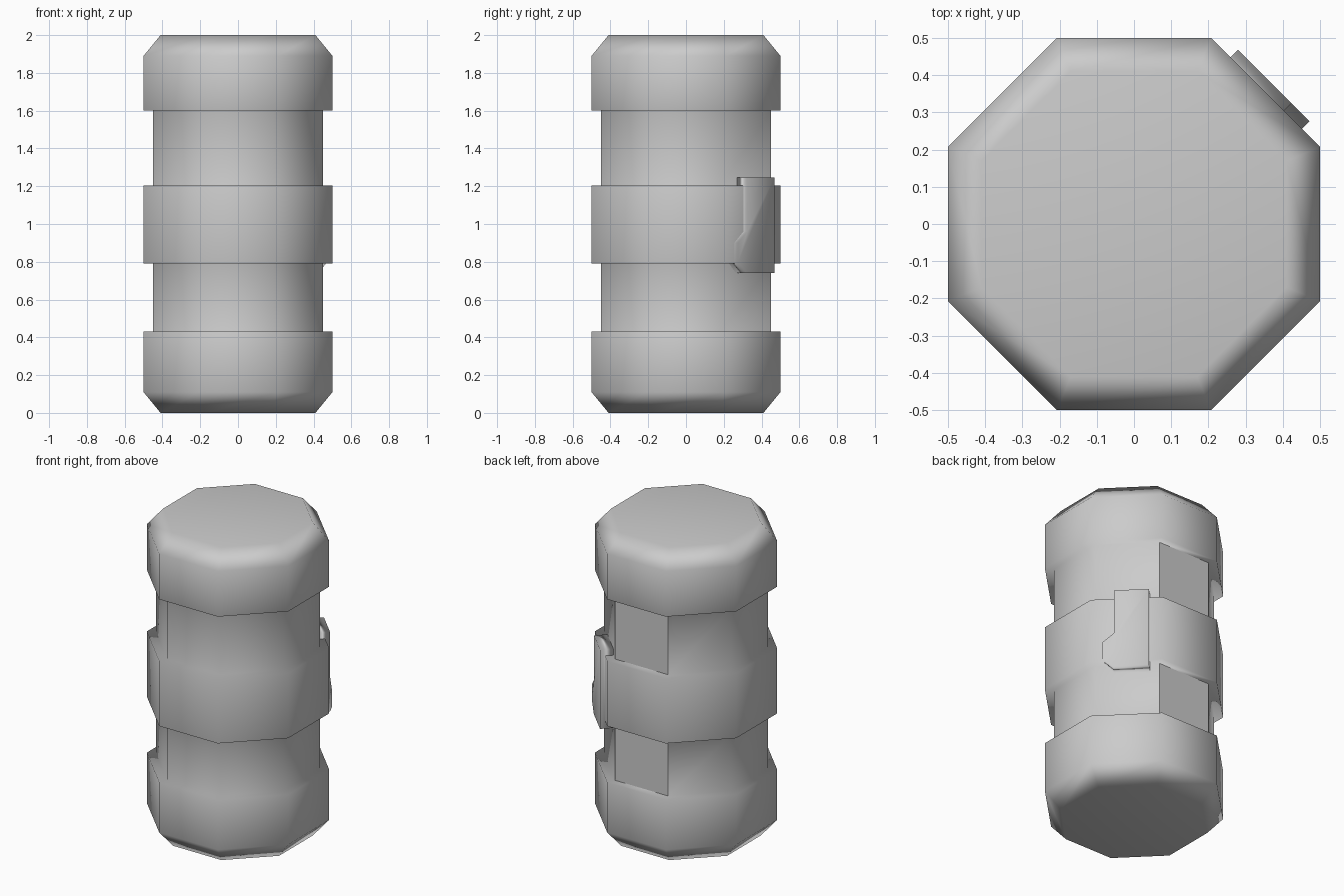
import bpy, bmesh
from math import cos, sin, pi, sqrt
from mathutils import Vector

if "Cube" in bpy.data.objects:
    bpy.data.objects.remove(bpy.data.objects["Cube"], do_unlink=True)

# Single plain grey
grey = bpy.data.materials.new("plain grey")
grey.use_nodes = True
colour = (0.6, 0.6, 0.6, 1)
grey.diffuse_color = colour
grey.node_tree.nodes["Principled BSDF"].inputs["Base Color"].default_value = colour


def finish(bm, name):
    """Turn a bmesh into a smooth object with large faces leading the shading."""
    bmesh.ops.recalc_face_normals(bm, faces=bm.faces)
    mesh = bpy.data.meshes.new(name)
    bm.to_mesh(mesh)
    bm.free()
    mesh.materials.append(grey)
    obj = bpy.data.objects.new(name, mesh)
    bpy.context.collection.objects.link(obj)
    mod = obj.modifiers.new("soft shading", 'WEIGHTED_NORMAL')
    mod.mode = 'FACE_AREA'
    mod.keep_sharp = True
    return obj


# Octagonal canister: stacked rings, (flat-to-centre distance, height)
SIDES = 8
CORE, BAND, END = 0.45, 0.5, 0.41
profile = [(END, 0), (BAND, 0.11), (BAND, 0.43), (CORE, 0.43),
           (CORE, 0.79), (BAND, 0.79), (BAND, 1.205), (CORE, 1.205),
           (CORE, 1.6), (BAND, 1.6), (BAND, 1.89), (END, 2)]
bm = bmesh.new()
rings = []
for dist, z in profile:
    r = dist / cos(pi / SIDES)
    angles = [(2 * i + 1) * pi / SIDES for i in range(SIDES)]
    rings.append([bm.verts.new((r * cos(a), r * sin(a), z)) for a in angles])
for low, high in zip(rings, rings[1:]):
    for i in range(SIDES):
        j = (i + 1) % SIDES
        bm.faces.new((low[i], low[j], high[j], high[i]))
bm.faces.new(rings[0])
bm.faces.new(rings[-1])
bm.normal_update()
for f in bm.faces:
    # flat panels between the bands at the back
    back_panel = abs(f.calc_center_median().y - CORE) < 0.01 and abs(f.normal.y) > 0.9
    f.smooth = not back_panel
finish(bm, "canister_body")

# Latch plate on the back diagonal face: outline (sideways, height)
outline = [(0.133, 0.74), (-0.075, 0.74), (-0.138, 0.80), (-0.138, 0.90),
           (-0.07, 0.96), (-0.07, 1.245), (0.133, 1.245)]
normal = Vector((1, 1, 0)) / sqrt(2)
side = Vector((-1, 1, 0)) / sqrt(2)
bm = bmesh.new()
base = [bm.verts.new(normal * 0.445 + side * t + Vector((0, 0, z))) for t, z in outline]
plate = bm.faces.new(base)
out = bmesh.ops.extrude_face_region(bm, geom=[plate], use_keep_orig=True)
moved = [g for g in out["geom"] if isinstance(g, bmesh.types.BMVert)]
bmesh.ops.translate(bm, verts=moved, vec=normal * 0.084)
for f in bm.faces:
    f.smooth = True
finish(bm, "latch_plate")
